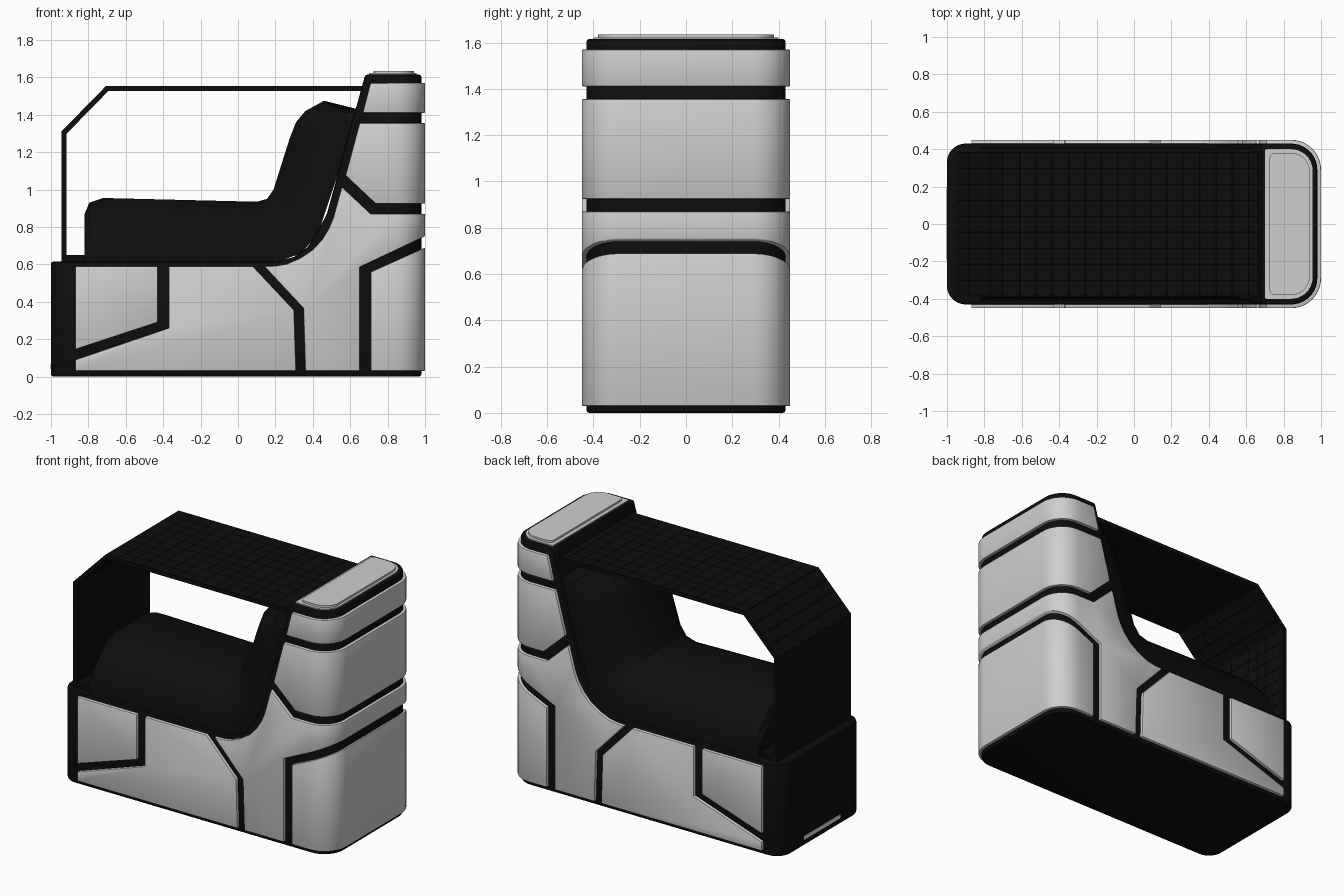
import bpy, bmesh, math

if "Cube" in bpy.data.objects:
    bpy.data.objects.remove(bpy.data.objects["Cube"])


def material(name, rgb):
    m = bpy.data.materials.new(name)
    m.diffuse_color = (*rgb, 1)
    m.use_nodes = True
    m.node_tree.nodes["Principled BSDF"].inputs["Base Color"].default_value = m.diffuse_color
    return m


BLACK = material("matte black", (0.004, 0.004, 0.004))
GREY = material("light grey", (0.62, 0.62, 0.62))
WHITE = material("white lamp", (0.9, 0.9, 0.9))


def finish(bm, name, mat):
    bmesh.ops.recalc_face_normals(bm, faces=bm.faces)
    me = bpy.data.meshes.new(name)
    bm.to_mesh(me)
    bm.free()
    me.materials.append(mat)
    ob = bpy.data.objects.new(name, me)
    bpy.context.collection.objects.link(ob)
    return ob


def smooth(ob):
    ob.data.shade_smooth()
    ob.data.set_sharp_from_angle(angle=math.radians(30))


def extrude(points, vec, name, mat):
    bm = bmesh.new()
    f = bm.faces.new([bm.verts.new(p) for p in points])
    r = bmesh.ops.extrude_face_region(bm, geom=[f])
    bmesh.ops.translate(bm, vec=vec, verts=[v for v in r["geom"] if isinstance(v, bmesh.types.BMVert)])
    return finish(bm, name, mat)


def slab(x0, x1, hy, rl, rr, z0, z1, name, mat, n=10):
    """Block with rounded vertical corners, radius rl at left and rr at right."""
    pts = []
    for cx, cy, r, a0 in ((x1 - rr, hy - rr, rr, 0), (x0 + rl, hy - rl, rl, 90),
                          (x0 + rl, rl - hy, rl, 180), (x1 - rr, rr - hy, rr, 270)):
        for i in range(n + 1 if r else 1):
            a = math.radians(a0 + 90 * i / n)
            pts.append((cx + r * math.cos(a), cy + r * math.sin(a), z0))
    return extrude(pts, (0, 0, z1 - z0), name, mat)


def bake(ob):
    dg = bpy.context.evaluated_depsgraph_get()
    me = bpy.data.meshes.new_from_object(ob.evaluated_get(dg))
    ob.modifiers.clear()
    ob.data = me


def profile_part(profile, plan, name, mat, bevel):
    """Side profile extruded across the width and trimmed to a rounded plan."""
    ob = extrude([(x, -0.6, z) for x, z in profile], (0, 1.2, 0), name, mat)
    cutter = slab(*plan, -0.2, 1.9, "cutter", mat)
    m = ob.modifiers.new("trim", "BOOLEAN")
    m.operation, m.object, m.solver = "INTERSECT", cutter, "EXACT"
    b = ob.modifiers.new("edge", "BEVEL")
    b.width, b.segments, b.limit_method = bevel, 2, "ANGLE"
    b.angle_limit = math.radians(35)
    bake(ob)
    bpy.data.objects.remove(cutter)
    smooth(ob)
    return ob


# Black inner body, L-shaped from the side
profile_part([(-1.1, 0), (1.1, 0), (1.1, 1.615), (0.68, 1.615), (0.668, 1.57), (0.61, 1.36),
              (0.53, 1.07), (0.475, 0.87), (0.42, 0.765), (0.37, 0.69), (0.3, 0.64),
              (0.2, 0.615), (-1.1, 0.615)],
             (-1, 0.98, 0.43, 0.10, 0.14), "body_core", BLACK, 0.012)

# Light shell panels separated by dark gaps
panels = {
    "panel_front_upper": [(-0.95, 0.119), (-0.43, 0.29), (-0.43, 0.59), (-0.95, 0.59)],
    "panel_seat_side": [(-0.95, 0.03), (0.31, 0.03), (0.3, 0.355), (0.08, 0.59), (-0.37, 0.59),
                        (-0.37, 0.26), (-0.95, 0.063)],
    "panel_centre": [(0.36, 0.03), (0.65, 0.03), (0.65, 0.585), (1.1, 0.797), (1.1, 0.87),
                     (0.71, 0.87), (0.555, 1.015), (0.51, 0.85), (0.485, 0.79), (0.45, 0.733),
                     (0.4, 0.678), (0.33, 0.632), (0.26, 0.602), (0.2, 0.592), (0.14, 0.59),
                     (0.35, 0.365)],
    "panel_back_lower": [(0.71, 0.03), (1.1, 0.03), (1.1, 0.735), (0.71, 0.56)],
    "panel_back_middle": [(0.575, 1.075), (0.735, 0.925), (1.1, 0.925), (1.1, 1.355), (0.65, 1.355)],
    "panel_back_upper": [(0.667, 1.41), (1.1, 1.41), (1.1, 1.57), (0.708, 1.57)],
}
for name, prof in panels.items():
    profile_part(prof, (-0.87, 1.0, 0.45, 0, 0.16), name, GREY, 0.005)

# Headrest cap with raised plate
smooth(slab(0.70, 0.955, 0.40, 0.01, 0.115, 1.60, 1.622, "cap", GREY))
smooth(slab(0.725, 0.94, 0.38, 0.03, 0.10, 1.61, 1.635, "cap_plate", GREY))

# Domed seat cushion, lofted across the width from the body line to the crown line
crown = [(-0.82, 0.6), (-0.82, 0.87), (-0.795, 0.93), (-0.72, 0.955), (0.10, 0.935), (0.155, 0.95),
         (0.19, 1.0), (0.275, 1.27), (0.31, 1.36), (0.36, 1.42), (0.46, 1.475), (0.64, 1.43)]
base = [(-0.82, 0.6), (-0.82, 0.605), (-0.8, 0.61), (-0.72, 0.61), (0.2, 0.61), (0.34, 0.66),
        (0.43, 0.77), (0.53, 1.07), (0.57, 1.2), (0.6, 1.3), (0.615, 1.38), (0.64, 1.43)]
half = [(0.41, 0), (0.40, 0.3), (0.35, 0.57), (0.27, 0.84), (0.17, 1)]
rows = [(-y, t) for y, t in half] + half[::-1]
bm = bmesh.new()
grid = [[bm.verts.new((b[0] + (c[0] - b[0]) * t, y, b[1] + (c[1] - b[1]) * t))
         for b, c in zip(base, crown)] for y, t in rows]
for r0, r1 in zip(grid, grid[1:]):
    for i in range(len(base) - 1):
        bm.faces.new((r0[i], r0[i + 1], r1[i + 1], r1[i]))
smooth(finish(bm, "seat_cushion", BLACK))

# Canopy: folded sheet with a shallow recessed grid
path = [(-0.93, 0.60), (-0.93, 1.305), (-0.70, 1.54), (0.70, 1.54)]
line = [path[0]]
for (xa, za), (xb, zb) in zip(path, path[1:]):
    k = max(1, round(math.hypot(xb - xa, zb - za) / 0.085))
    line += [(xa + (xb - xa) * i / k, za + (zb - za) * i / k) for i in range(1, k + 1)]
bm = bmesh.new()
N = 9
cols = [[bm.verts.new((x, -0.385 + 0.77 * j / N, z)) for j in range(N + 1)] for x, z in line]
for c0, c1 in zip(cols, cols[1:]):
    for j in range(N):
        bm.faces.new((c0[j], c1[j], c1[j + 1], c0[j + 1]))
canopy = finish(bm, "canopy", BLACK)
s = canopy.modifiers.new("thickness", "SOLIDIFY")
s.thickness, s.offset, s.use_even_offset = 0.028, 0, True
bake(canopy)
bm = bmesh.new()
bm.from_mesh(canopy.data)
cells = [f for f in bm.faces if min(e.calc_length() for e in f.edges) > 0.05]
bmesh.ops.inset_individual(bm, faces=cells, thickness=0.01, depth=-0.004)
bm.to_mesh(canopy.data)
bm.free()

# Canopy foot and foot-end lamp strip
slab(-0.93, -0.80, 0.385, 0, 0, 0.58, 0.65, "canopy_foot", BLACK)
slab(-1.003, -0.98, 0.19, 0, 0, 0.04, 0.065, "lamp_strip", WHITE)
